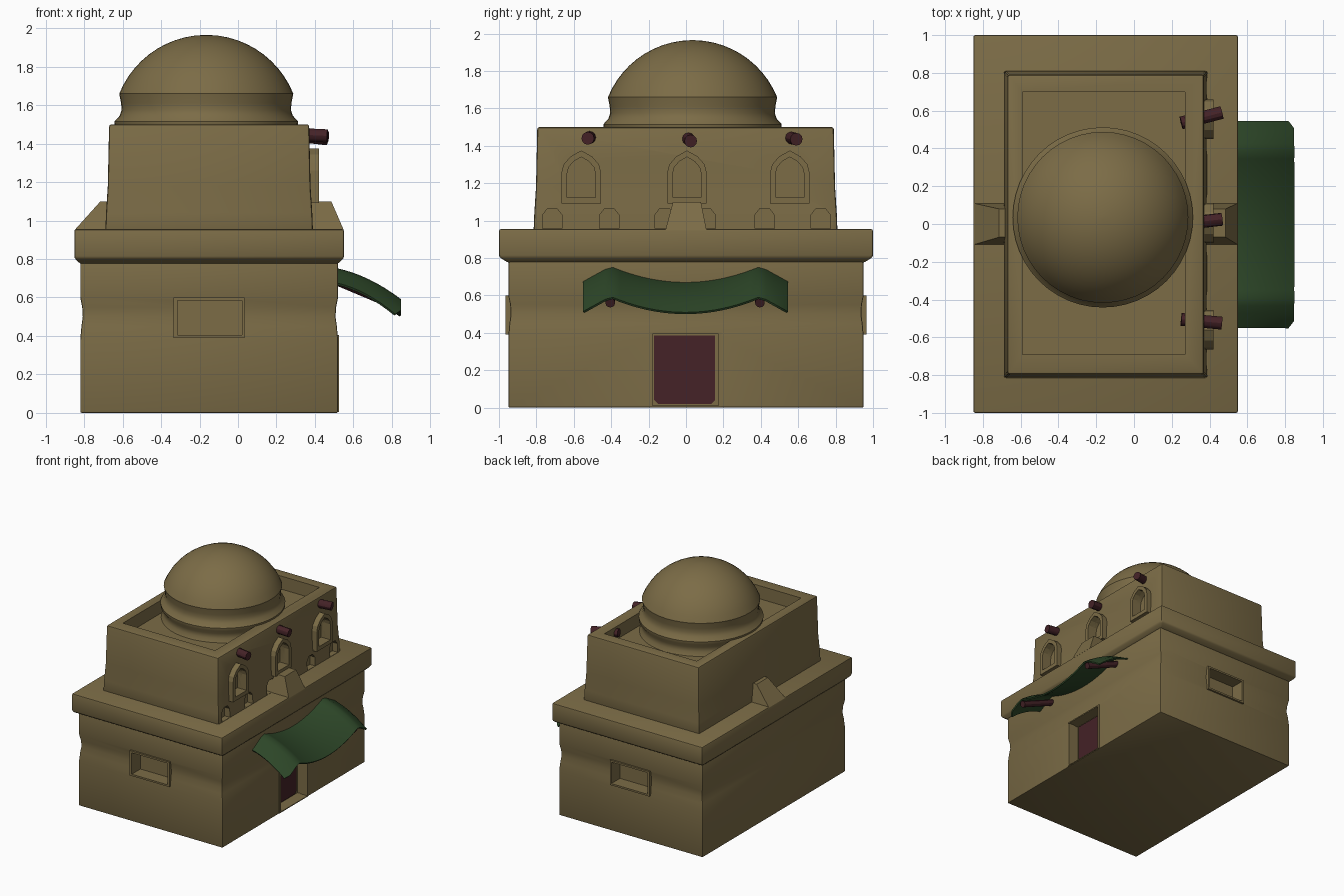
import bpy, bmesh, math
from mathutils import Vector

if "Cube" in bpy.data.objects:
    bpy.data.objects.remove(bpy.data.objects["Cube"])


def material(name, rgb):
    m = bpy.data.materials.new(name)
    m.use_nodes = True
    color = (*rgb, 1)
    m.diffuse_color = color
    shader = m.node_tree.nodes["Principled BSDF"]
    shader.inputs["Base Color"].default_value = color
    shader.inputs["Roughness"].default_value = 0.9
    return m


SAND = material("sandstone", (0.2, 0.15, 0.062))
WOOD = material("dark red wood", (0.058, 0.016, 0.02))
CLOTH = material("green cloth", (0.026, 0.062, 0.021))


def finish(name, bm, mat, bevel=0):
    bmesh.ops.recalc_face_normals(bm, faces=bm.faces)
    mesh = bpy.data.meshes.new(name)
    bm.to_mesh(mesh)
    bm.free()
    mesh.materials.append(mat)
    ob = bpy.data.objects.new(name, mesh)
    bpy.context.collection.objects.link(ob)
    if bevel:
        mod = ob.modifiers.new("bevel", "BEVEL")
        mod.width, mod.segments = bevel, 2
        mod.limit_method = "ANGLE"
        apply(ob, mod)
    return ob


def activate(ob):
    bpy.ops.object.select_all(action="DESELECT")
    ob.select_set(True)
    bpy.context.view_layer.objects.active = ob


def apply(ob, mod):
    activate(ob)
    bpy.ops.object.modifier_apply(modifier=mod.name)


def smooth(ob, angle=30):
    activate(ob)
    bpy.ops.object.shade_smooth_by_angle(angle=math.radians(angle))


def cut(ob, cutter):
    mod = ob.modifiers.new("cut", "BOOLEAN")
    mod.operation, mod.solver, mod.object = "DIFFERENCE", "EXACT", cutter
    apply(ob, mod)
    bpy.data.objects.remove(cutter)


def loft(name, loops, mat=SAND, bevel=0):
    """Skin through equal-length loops and cap both ends."""
    bm = bmesh.new()
    rings = [[bm.verts.new(p) for p in loop] for loop in loops]
    n = len(rings[0])
    for a, b in zip(rings, rings[1:]):
        for i in range(n):
            j = (i + 1) % n
            bm.faces.new((a[i], a[j], b[j], b[i]))
    bm.faces.new(rings[0])
    bm.faces.new(rings[-1])
    return finish(name, bm, mat, bevel)


def rect(x0, x1, y0, y1, z):
    return [(x0, y0, z), (x1, y0, z), (x1, y1, z), (x0, y1, z)]


def place(shape, axis, d):
    return [(d, u, z) if axis == "x" else (u, d, z) for u, z in shape]


def prism(name, shape, axis, d0, d1, mat=SAND):
    return loft(name, [place(shape, axis, d) for d in (d0, d1)], mat)


def frame(name, outer, inner, axis, d0, d1):
    bm = bmesh.new()
    loops = [(outer, d0), (outer, d1), (inner, d1), (inner, d0)]
    rings = [[bm.verts.new(p) for p in place(s, axis, d)] for s, d in loops]
    n = len(outer)
    for k in range(4):
        a, b = rings[k], rings[(k + 1) % 4]
        for i in range(n):
            j = (i + 1) % n
            bm.faces.new((a[i], a[j], b[j], b[i]))
    return finish(name, bm, SAND)


def box_shape(u0, u1, z0, z1):
    return [(u0, z0), (u1, z0), (u1, z1), (u0, z1)]


def arch_shape(y, w, z0, spring, top):
    half = [(w, z0), (w, spring), (0.9 * w, spring + 0.35 * (top - spring)),
            (0.55 * w, spring + 0.72 * (top - spring))]
    return ([(y + u, z) for u, z in half] + [(y, top)]
            + [(y - u, z) for u, z in reversed(half)])


def rod(name, a, b, r):
    a, b = Vector(a), Vector(b)
    bpy.ops.mesh.primitive_cylinder_add(vertices=12, radius=r, depth=(b - a).length, location=(a + b) / 2)
    ob = bpy.context.object
    ob.name = name
    ob.rotation_euler = (b - a).to_track_quat("Z", "Y").to_euler()
    ob.data.materials.append(WOOD)
    smooth(ob)


# Lower storey with a shallow worn groove round its walls
groove = [(0, 0), (0.38, 0), (0.45, 0.006), (0.5, 0.013), (0.55, 0.01), (0.6, 0), (0.82, 0)]
walls = loft("lower_walls", [rect(-0.82 + g, 0.52 - g, -0.95 + g, 0.95 - g, z) for z, g in groove], bevel=0.008)

# Side windows
opening, surround = box_shape(-0.315, 0.02, 0.405, 0.585), box_shape(-0.335, 0.035, 0.39, 0.6)
for side, label in ((-1, "front"), (1, "back")):
    cut(walls, prism("cutter", opening, "y", side * 0.85, side * 1.1))
    frame(label + "_window_frame", surround, opening, "y", side * 0.9, side * 0.965)

# Doorway and door
cut(walls, prism("cutter", box_shape(-0.185, 0.18, 0.012, 0.395), "x", 0.43, 0.7))
c = 0.02
door = [(-0.17 + c, 0.02), (0.155 - c, 0.02), (0.155, 0.02 + c), (0.155, 0.385),
        (-0.17, 0.385), (-0.17, 0.02 + c)]
prism("door", door, "x", 0.42, 0.438, WOOD)
frame("door_frame", box_shape(-0.195, 0.19, 0.005, 0.405), box_shape(-0.18, 0.175, 0.012, 0.395), "x", 0.46, 0.525)
smooth(walls)

# Ledge round the building
smooth(loft("ledge", [rect(-0.82 - g, 0.52 + g, -0.95 - g * 1.6, 0.95 + g * 1.6, z)
                      for z, g in ((0.775, 0), (0.805, 0.031), (0.955, 0.031))], bevel=0.01))

# Upper storey with sunken roof
upper = loft("upper_walls", [rect(-0.69 + g, 0.39 - g, -0.815 + g, 0.81 - g, z)
                             for z, g in ((0.94, 0), (1.04, 0.004), (1.18, 0.013), (1.5, 0.02))], bevel=0.012)
cut(upper, loft("cutter", [rect(-0.59, 0.27, -0.69, 0.7, z) for z in (1.39, 1.6)]))

# Arched windows and low niches
for i, y in enumerate((-0.56, 0.005, 0.555)):
    inner = arch_shape(y, 0.075, 1.125, 1.255, 1.34)
    cut(upper, prism("cutter", inner, "x", 0.335, 0.5))
    frame(f"arched_window_frame_{i + 1}", arch_shape(y, 0.105, 1.092, 1.26, 1.375), inner, "x", 0.345, 0.42)
for y in (-0.715, -0.41, -0.115, 0.105, 0.42, 0.72):
    niche = [(y - 0.052, 0.957), (y + 0.052, 0.957), (y + 0.052, 1.03), (y + 0.025, 1.065),
             (y - 0.025, 1.065), (y - 0.052, 1.03)]
    cut(upper, prism("cutter", niche, "x", 0.34, 0.5))
smooth(upper)

# Sloped buttresses on the ledge
loft("left_buttress", [rect(0.33, 0.55, -0.11, 0.11, 0.95), rect(0.33, 0.485, -0.07, 0.08, 1.1)])
loft("right_buttress", [rect(-0.85, -0.6, -0.11, 0.11, 0.95), rect(-0.715, -0.6, -0.07, 0.08, 1.1)])

# Dome on a flared drum
profile = [(0.475, 1.385), (0.455, 1.42), (0.455, 1.46), (0.475, 1.49), (0.477, 1.515), (0.45, 1.545),
           (0.44, 1.575), (0.443, 1.61), (0.4525, 1.66)]
R, low = 0.488, math.asin(0.183 / 0.488)
for k in range(1, 12):
    t = low + (math.pi / 2 - low) * k / 11.2
    profile.append((R * math.cos(t), 1.477 + R * math.sin(t)))
N = 48
smooth(loft("dome", [[(-0.165 + r * math.cos(2 * math.pi * i / N), 0.035 + r * math.sin(2 * math.pi * i / N), z)
                      for i in range(N)] for r, z in profile]), 35)

# Roof beams
for i, (y0, y1, z1) in enumerate(((-0.505, -0.525, 1.44), (0.0, 0.025, 1.425), (0.535, 0.59, 1.435))):
    rod(f"roof_beam_{i + 1}", (0.25, y0, 1.45), (0.465, y1, z1), 0.034)


# Sagging awning on two poles
def sag(y):
    a = abs(y)
    return 0.665 + 0.085 * (a / 0.4) ** 2 if a < 0.4 else 0.75 - 0.08 * (a - 0.4) / 0.145


bm = bmesh.new()
rows = []
for k in range(9):
    s = k / 8
    row = []
    for j in range(29):
        y = -0.545 + 1.09 * j / 28
        x = 0.515 + 0.33 * s - (0.03 * s if j in (0, 28) else 0)
        row.append(bm.verts.new((x, y - 0.003, sag(y) - 0.07 * s - 0.09 * s * s)))
    rows.append(row)
for a, b in zip(rows, rows[1:]):
    for j in range(28):
        bm.faces.new((a[j], b[j], b[j + 1], a[j + 1]))
awning = finish("awning", bm, CLOTH)
mod = awning.modifiers.new("thickness", "SOLIDIFY")
mod.thickness, mod.offset = 0.012, 0
apply(awning, mod)
smooth(awning, 40)
for y, label in ((-0.405, "front"), (0.395, "back")):
    rod(label + "_awning_pole", (0.5, y, 0.695), (0.82, y, 0.56), 0.026)
